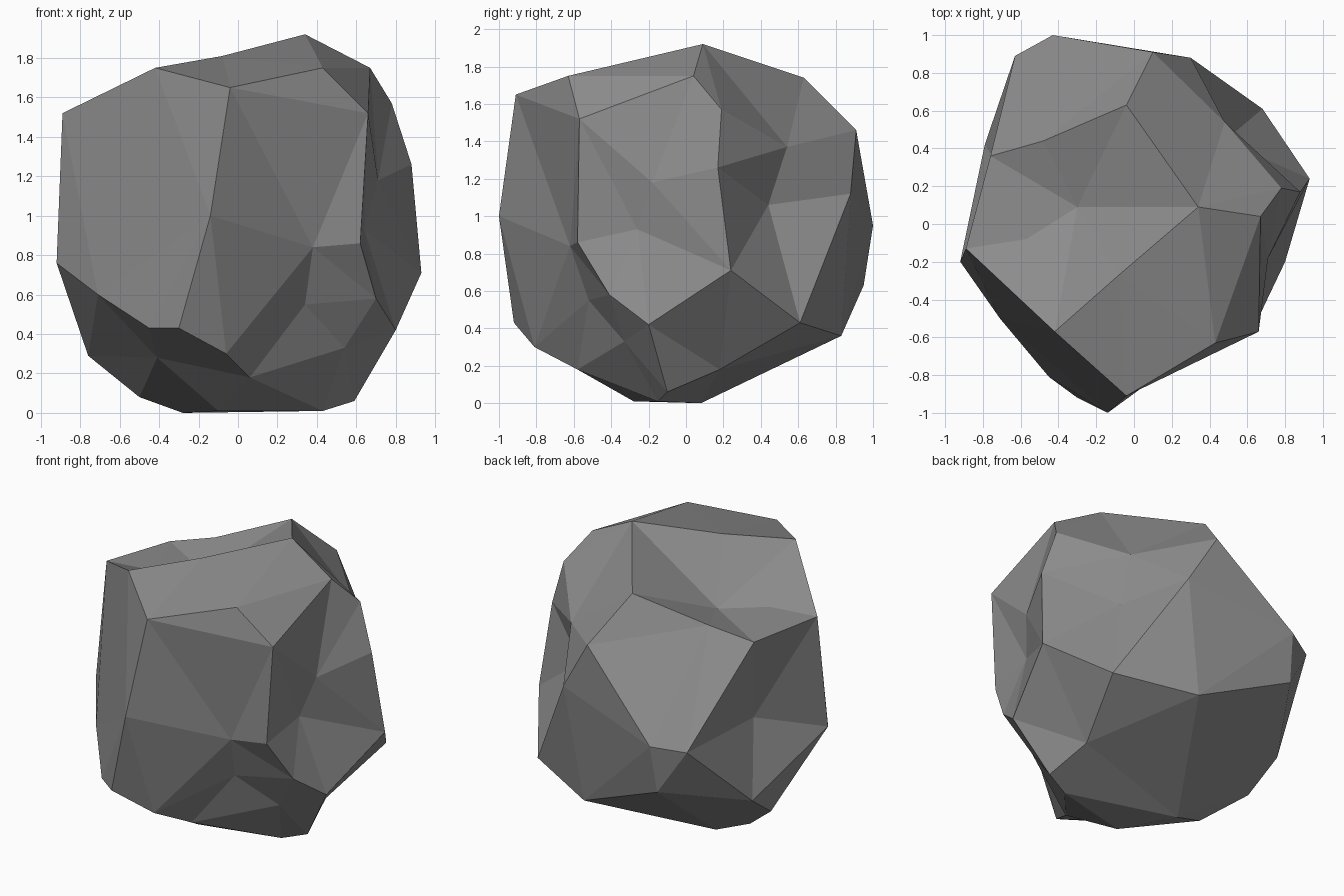
import bpy, bmesh
from mathutils import Vector

CENTRE = Vector((0, 0, 0.95))

# Corners standing proud of the rock
ridges = [
    # crown
    (.34, .09, 1.92), (.67, .04, 1.75), (.78, .19, 1.57),
    (-.08, -.27, 1.81), (-.42, -.57, 1.75), (-.04, -.91, 1.65), (.43, -.63, 1.75),
    (.66, -.57, 1.52), (-.89, -.13, 1.52), (-.76, .36, 1.5), (-.48, .44, 1.57),
    (-.04, .63, 1.74), (.1, .91, 1.46),
    # waist
    (.88, .17, 1.26), (.93, .24, .71), (-.92, -.2, .76), (-.14, -1, 1),
    (.62, -.58, .86), (-.43, 1, .95), (-.63, .89, .92), (.3, .88, 1.12),
    # underside
    (.8, -.2, .42), (.59, -.1, .06), (.43, -.15, .01), (-.28, .08, 0), (-.5, .03, .08),
    (-.76, .18, .29), (-.79, .42, .46), (-.71, -.5, .6), (-.30, -.92, .43),
    (-.45, -.81, .43), (-.06, -.81, .3), (.06, -.58, .18), (.68, .61, .43),
    (.18, .83, .36), (.53, .18, .18), (-.1, -.28, .01), (-.45, .95, .63),
]
# Chipped hollows
hollows = [
    (-.3, .09, 1.5), (-.57, -.08, 1.52), (.48, .54, 1.37), (.48, .44, 1.06),
    (-.68, .25, .93), (.34, -.52, .55), (.38, -.62, .84), (-.41, -.5, .28),
    (.70, -.41, .58), (.71, -.18, 1.18), (.64, -.26, .93), (.54, -.33, .33),
]

# Join the corners on a near-sphere, then move them out to their real depth
bm = bmesh.new()
pairs = []
for p in ridges + hollows:
    d = Vector(p) - CENTRE
    power = 0.2 if p in ridges else 0.1
    pairs.append((bm.verts.new(d.normalized() * d.length ** power), Vector(p)))
bmesh.ops.convex_hull(bm, input=list(bm.verts))
for v, p in pairs:
    if v.is_valid:
        v.co = p
bmesh.ops.delete(bm, geom=[v for v in bm.verts if not v.link_faces], context='VERTS')
bmesh.ops.recalc_face_normals(bm, faces=list(bm.faces))

mesh = bpy.data.meshes.new("rock")
bm.to_mesh(mesh)
bm.free()

stone = bpy.data.materials.new("grey stone")
stone.diffuse_color = (.265, .265, .265, 1)
mesh.materials.append(stone)

rock = bpy.data.objects.new("rock", mesh)
bpy.context.collection.objects.link(rock)
